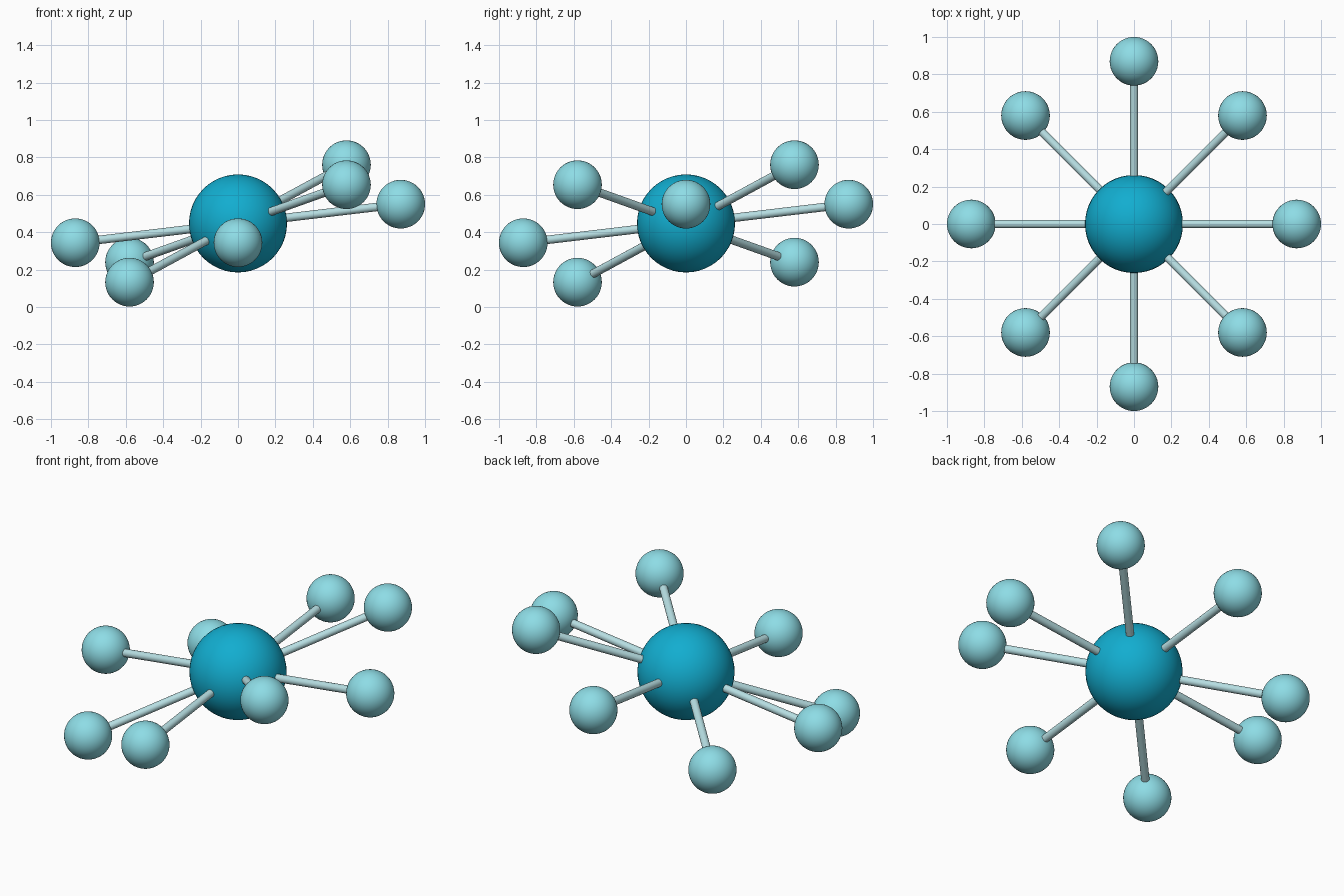
import bpy
from mathutils import Vector

if "Cube" in bpy.data.objects:
    bpy.data.objects.remove(bpy.data.objects["Cube"])

CENTRE = Vector((0, 0, 0.447))


def material(name, rgb):
    m = bpy.data.materials.new(name)
    m.diffuse_color = (*rgb, 1)
    m.use_nodes = True
    m.node_tree.nodes["Principled BSDF"].inputs["Base Color"].default_value = m.diffuse_color
    return m


core_mat = material("deep_teal", (0.006, 0.42, 0.63))
ball_mat = material("pale_teal", (0.27, 0.72, 0.79))
rod_mat = material("pale_grey_blue", (0.47, 0.73, 0.76))


def finish(name, mat):
    ob = bpy.context.object
    ob.name = name
    ob.data.materials.append(mat)
    bpy.ops.object.shade_smooth_by_angle()
    return ob


def ball(name, pos, radius, mat):
    bpy.ops.mesh.primitive_uv_sphere_add(segments=48, ring_count=24, radius=radius, location=pos)
    finish(name, mat)


def rod(name, a, b, radius, mat):
    d = b - a
    bpy.ops.mesh.primitive_cylinder_add(vertices=24, radius=radius, depth=d.length,
                                        location=(a + b) / 2)
    ob = finish(name, mat)
    ob.rotation_euler = d.to_track_quat('Z', 'Y').to_euler()


# Central sphere
ball("core_sphere", CENTRE, 0.262, core_mat)

# Four directions, each with its opposite: eight outer spheres on rods
directions = [(0.87, 0, 0.103), (0.58, 0.58, 0.314), (0, 0.87, 0.103), (-0.58, 0.58, -0.207)]
for i, d in enumerate(directions):
    for side, sign in (("a", 1), ("b", -1)):
        end = CENTRE + sign * Vector(d)
        ball(f"outer_sphere_{i + 1}{side}", end, 0.13, ball_mat)
        rod(f"rod_{i + 1}{side}", CENTRE + sign * Vector(d) * 0.2,
            CENTRE + sign * Vector(d) * 0.95, 0.0225, rod_mat)
